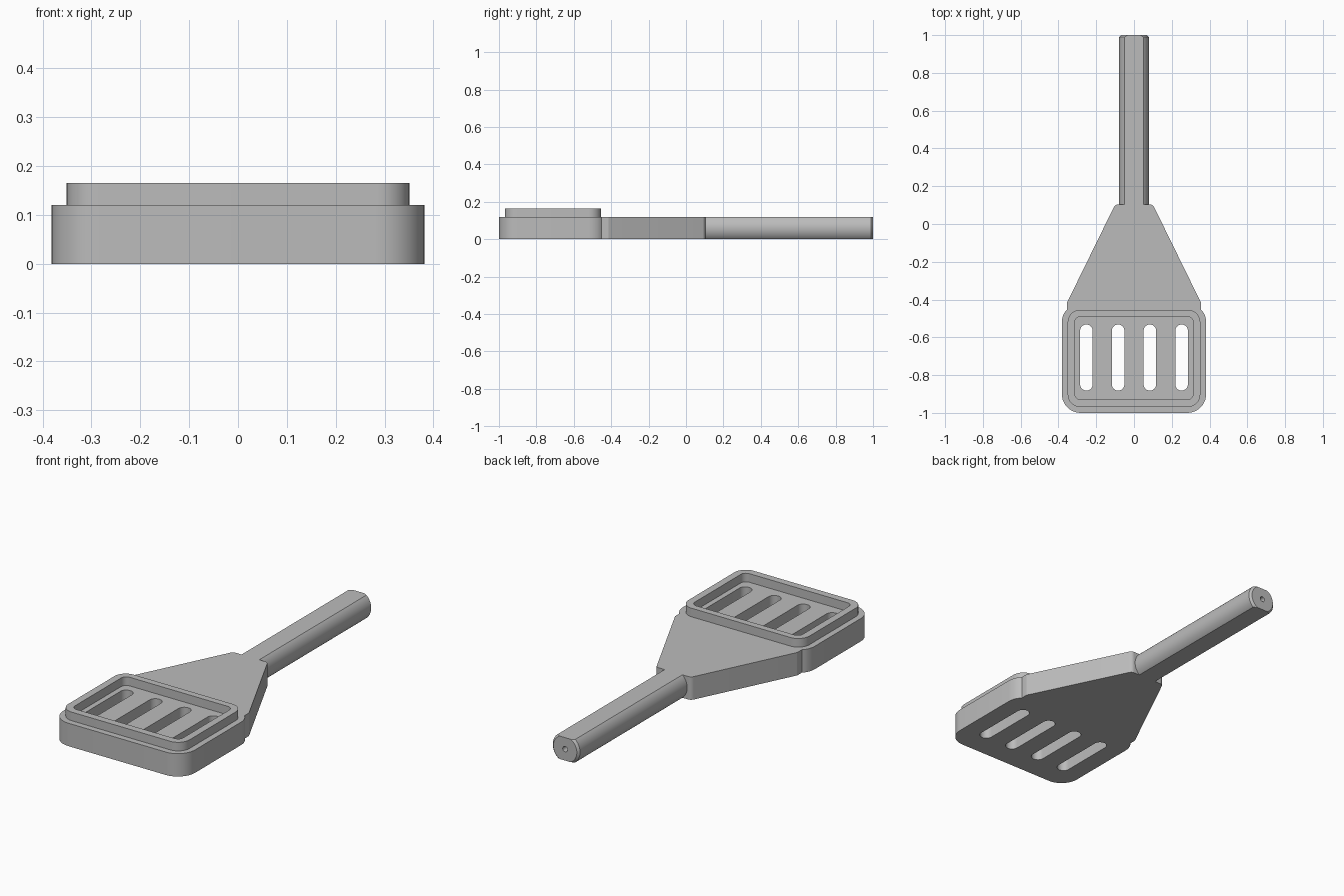
import bpy, bmesh, math
from mathutils import Vector, Matrix

cube = bpy.data.objects.get("Cube")
if cube:
    bpy.data.objects.remove(cube, do_unlink=True)

grey = bpy.data.materials.new("plain grey")
grey.use_nodes = True
COLOUR = (0.5, 0.5, 0.5, 1)
grey.diffuse_color = COLOUR
grey.node_tree.nodes["Principled BSDF"].inputs["Base Color"].default_value = COLOUR


def round_corners(corners, steps=10):
    """Turn (x, y, radius) corners into a closed outline with arcs."""
    outline = []
    for i, (x, y, r) in enumerate(corners):
        p = Vector((x, y))
        if r == 0:
            outline.append(p)
            continue
        a = (Vector(corners[i - 1][:2]) - p).normalized()
        b = (Vector(corners[(i + 1) % len(corners)][:2]) - p).normalized()
        half = a.angle(b) / 2
        centre = p + (a + b).normalized() * (r / math.sin(half))
        start = p + a * (r / math.tan(half)) - centre
        end = p + b * (r / math.tan(half)) - centre
        sweep = start.angle_signed(end)
        for k in range(steps + 1):
            outline.append(centre + Matrix.Rotation(-sweep * k / steps, 2) @ start)
    return outline


def rounded_box(x0, x1, y0, y1, r):
    return round_corners([(x1, y0, r), (x1, y1, r), (x0, y1, r), (x0, y0, r)])


def finish(name, bm):
    bmesh.ops.remove_doubles(bm, verts=bm.verts, dist=1e-5)
    bmesh.ops.recalc_face_normals(bm, faces=bm.faces)
    mesh = bpy.data.meshes.new(name)
    bm.to_mesh(mesh)
    bm.free()
    mesh.materials.append(grey)
    obj = bpy.data.objects.new(name, mesh)
    bpy.context.collection.objects.link(obj)
    bpy.ops.object.select_all(action="DESELECT")
    obj.select_set(True)
    bpy.context.view_layer.objects.active = obj
    bpy.ops.object.shade_smooth_by_angle(angle=math.radians(25))
    return obj


def plate(name, outline, holes, z0, z1):
    """Extrude an outline with openings straight up."""
    bm = bmesh.new()
    for loop in [outline] + holes:
        verts = []
        for p in loop:
            if not verts or (p - verts[-1].co.xy).length > 1e-4:
                verts.append(bm.verts.new((p.x, p.y, z0)))
        if (verts[0].co - verts[-1].co).length < 1e-4:
            bm.verts.remove(verts.pop())
        for i, v in enumerate(verts):
            bm.edges.new((verts[i - 1], v))
    bmesh.ops.triangle_fill(bm, edges=bm.edges[:], use_beauty=True, normal=(0, 0, 1))
    top = bmesh.ops.extrude_face_region(bm, geom=bm.faces[:], use_keep_orig=True)["geom"]
    bmesh.ops.translate(bm, vec=(0, 0, z1 - z0),
                        verts=[g for g in top if isinstance(g, bmesh.types.BMVert)])
    return finish(name, bm)


HEIGHT = 0.12
NECK_END = 0.103

# Slotted head and tapered neck share one outline, mirrored left to right
head_arc = [(p.x, p.y, 0) for p in rounded_box(-0.382, 0.382, -1, -0.42, 0.1)
            if p.x > 0 and p.y > -0.7 and p.x >= 0.354]
right_side = ([(0.382, -1, 0.1)] + head_arc
              + [(0.354, -0.452, 0), (0.354, -0.415, 0.015), (0.1, NECK_END, 0.025)])
left_side = [(-x, y, r) for x, y, r in reversed(right_side)]
slots = [rounded_box(x - 0.033, x + 0.033, -0.882, -0.532, 0.0329)
         for x in (-0.252, -0.084, 0.084, 0.252)]
plate("slotted_head_and_neck", round_corners(right_side + left_side), slots, 0, HEIGHT)

# Raised rim around the slots
plate("raised_rim", rounded_box(-0.351, 0.351, -0.968, -0.455, 0.065),
      [rounded_box(-0.313, 0.313, -0.93, -0.49, 0.03)], HEIGHT, 0.165)

# Handle: turned rod with chamfered end and drilled hole, flattened top and bottom
bm = bmesh.new()
profile = [(0, 0.9), (0.014, 0.9), (0.014, 1), (0.068, 1), (0.079, 0.989),
           (0.079, NECK_END), (0, NECK_END)]
points = [bm.verts.new((r, y, 0)) for r, y in profile]
edges = [bm.edges.new(pair) for pair in zip(points, points[1:])]
bmesh.ops.spin(bm, geom=points + edges, cent=(0, 0, 0), axis=(0, 1, 0),
               angle=math.tau, steps=64)
bmesh.ops.remove_doubles(bm, verts=bm.verts, dist=1e-5)
for side in (1, -1):
    cut = bmesh.ops.bisect_plane(bm, geom=bm.verts[:] + bm.edges[:] + bm.faces[:],
                                 plane_co=(0, 0, side * HEIGHT / 2),
                                 plane_no=(0, 0, side), clear_outer=True)
    rim = [g for g in cut["geom_cut"] if isinstance(g, bmesh.types.BMEdge)]
    bmesh.ops.contextual_create(bm, geom=rim)
bmesh.ops.translate(bm, vec=(0, 0, HEIGHT / 2), verts=bm.verts)
finish("handle", bm)
